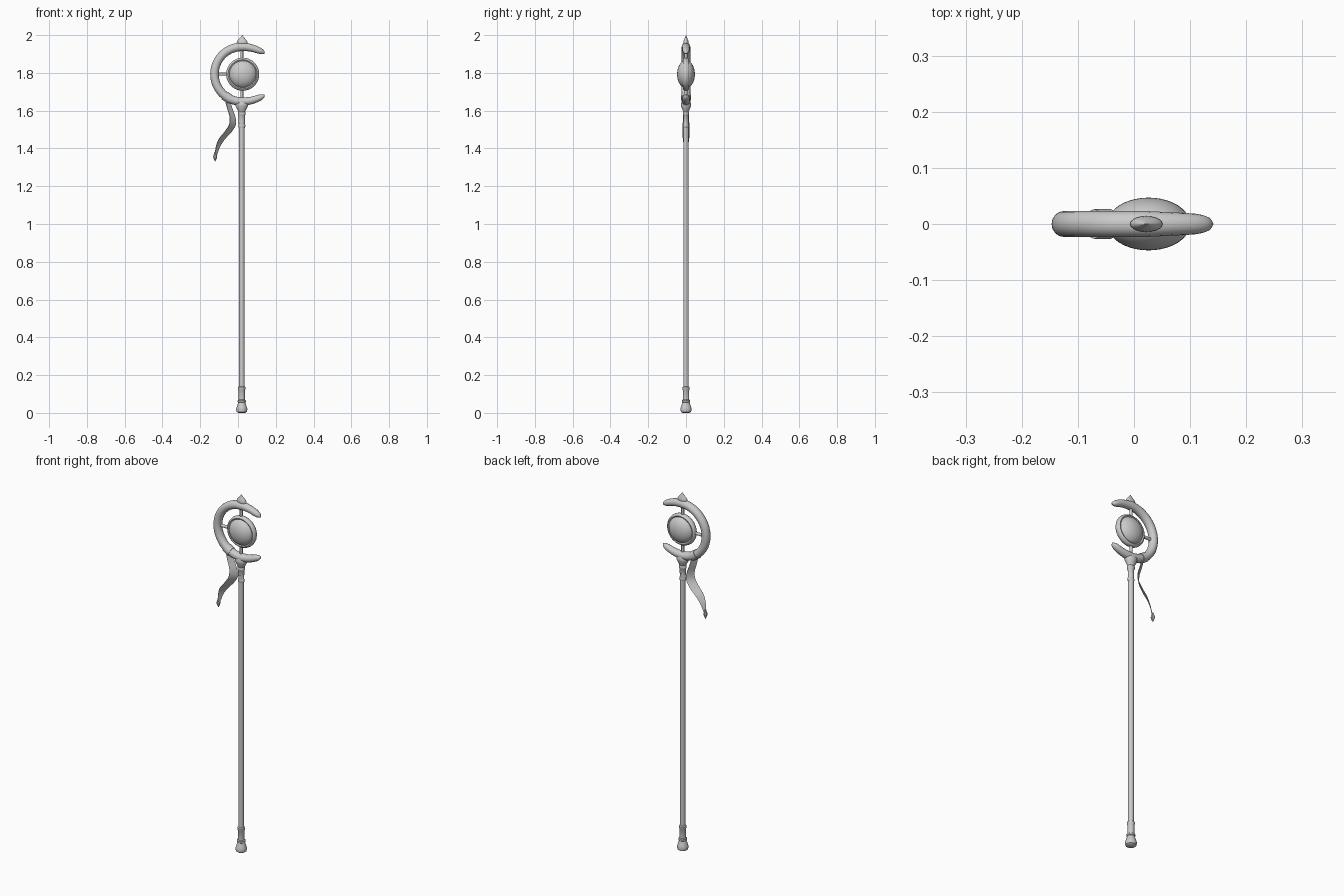
import bpy, math
from mathutils import Vector

if "Cube" in bpy.data.objects:
    bpy.data.objects.remove(bpy.data.objects["Cube"])

AX = 0.02      # shaft axis x
CZ = 1.793     # head centre z


def make(name, verts, faces, angle=40):
    me = bpy.data.meshes.new(name)
    me.from_pydata([tuple(v) for v in verts], [], faces)
    me.update()
    ob = bpy.data.objects.new(name, me)
    bpy.context.collection.objects.link(ob)
    bpy.ops.object.select_all(action='DESELECT')
    ob.select_set(True)
    bpy.context.view_layer.objects.active = ob
    bpy.ops.object.shade_smooth_by_angle(angle=math.radians(angle))
    return ob


def skin(name, rings, cap=True, closed=False):
    """Bridge equal-sized vertex rings into a tube."""
    n, m = len(rings[0]), len(rings)
    faces = []
    for i in range(m if closed else m - 1):
        a, b = i * n, ((i + 1) % m) * n
        faces += [(a + j, a + (j + 1) % n, b + (j + 1) % n, b + j) for j in range(n)]
    if cap and not closed:
        faces += [tuple(range(n))[::-1], tuple(range((m - 1) * n, m * n))]
    return make(name, [v for r in rings for v in r], faces)


def lathe(name, profile, x=AX, sides=20, flat=1.0):
    """Revolve (radius, z) points around a vertical axis; flat squashes y."""
    t = [2 * math.pi * k / sides for k in range(sides)]
    return skin(name, [[(x + r * math.cos(a), r * flat * math.sin(a), z) for a in t]
                       for r, z in profile])


def arc_tube(name, cx, path, sides=16, closed=False):
    """Tube in the xz plane; path = (angle, arc radius, in-plane radius, y radius)."""
    rings = []
    for a, R, r, ry in path:
        ring = []
        for k in range(sides):
            t = 2 * math.pi * k / sides
            d = R + r * math.cos(t)
            ring.append((cx + d * math.cos(a), ry * math.sin(t), CZ + d * math.sin(a)))
        rings.append(ring)
    return skin(name, rings, closed=closed)


# Shaft with pommel and upper socket
lathe("shaft", [(0.0145, 0.1), (0.0145, 1.55)])
lathe("pommel", [(0.018, 0), (0.027, 0.006), (0.03, 0.02), (0.027, 0.03), (0.019, 0.055),
                 (0.022, 0.058), (0.022, 0.066), (0.017, 0.07), (0.017, 0.122),
                 (0.0195, 0.126), (0.0195, 0.136), (0.0145, 0.14)])
lathe("socket", [(0.0145, 1.508), (0.018, 1.512), (0.019, 1.522), (0.016, 1.528),
                 (0.017, 1.575), (0.021, 1.58), (0.021, 1.59), (0.018, 1.594),
                 (0.022, 1.602), (0.026, 1.61), (0.033, 1.625), (0.034, 1.634), (0.027, 1.65)],
      flat=0.8)

# Crescent: constant body, flared and rounded tips
path = []
N = 72
for i in range(N + 1):
    s = i / N * 2 - 1
    u = abs(s)
    a = math.pi - s * math.radians(138)
    f = max(0, (u - 0.65) / 0.35)
    r = (0.0225 - 0.006 * f) * math.sqrt(max(0.004, 1 - max(0, (u - 0.88) / 0.12) ** 2.5))
    path.append((a, 0.1445 + 0.018 * f * f, r, r * 1.03))
arc_tube("crescent", AX, path)

# Orb, its rim and holding rods
bpy.ops.mesh.primitive_uv_sphere_add(segments=40, ring_count=20, radius=1,
                                     location=(AX + 0.006, 0, CZ))
orb = bpy.context.object
orb.name = "orb"
orb.scale = (0.074, 0.047, 0.074)
bpy.ops.object.shade_smooth()
arc_tube("orb_rim", AX + 0.005, [(2 * math.pi * i / 48, 0.077, 0.0105, 0.016)
                                 for i in range(48)], 12, True)
for nm, z0, z1 in (("lower_rod", 1.64, 1.715), ("upper_rod", 1.87, 1.95)):
    lathe(nm, [(0.008, z0), (0.008, z1)], sides=12)
rod = lathe("side_rod", [(0.008, -0.022), (0.008, 0.026)], x=0, sides=12)
rod.rotation_euler = (0, math.pi / 2, 0)
rod.location = (-0.083, 0, CZ)

# Top spike
lathe("spike", [(0.024, 1.945), (0.029, 1.962), (0.026, 1.97), (0.015, 1.982),
                (0.006, 1.993), (0.001, 2.0)], x=0.022, flat=0.48)

# Ribbon wrap on the crescent
c = math.radians(238)
arc_tube("ribbon_wrap", AX, [(c + d, 0.1445, 0.0255, 0.0265) for d in (-0.12, 0, 0.12)])


# Hanging ribbon: x, y, z, half width, swept with a diagonal width direction
pts = [(-0.056, 0, 1.655, 0.016), (-0.043, 0, 1.61, 0.018), (-0.029, 0, 1.565, 0.02),
       (-0.03, 0, 1.525, 0.024), (-0.055, 0, 1.485, 0.025), (-0.085, 0, 1.45, 0.022),
       (-0.106, 0, 1.41, 0.014), (-0.117, 0, 1.365, 0.007)]
W = Vector((0.72, 0.69, 0))
T = Vector((0.69, -0.72, 0)) * 0.002
rings = []
for i in range(len(pts) - 1):
    p = [Vector(pts[max(0, min(len(pts) - 1, i + k))]) for k in (-1, 0, 1, 2)]
    for j in range(5 if i < len(pts) - 2 else 6):
        t = j / 5
        q = 0.5 * (2 * p[1] + (p[2] - p[0]) * t + (2 * p[0] - 5 * p[1] + 4 * p[2] - p[3]) * t * t
                   + (3 * p[1] - p[0] - 3 * p[2] + p[3]) * t ** 3)
        o, w = Vector(q[:3]), W * q[3]
        rings.append([o - w - T, o + w - T, o + w + T, o - w + T])
skin("ribbon", rings)

# Pendant at the ribbon end
lathe("pendant", [(0.004, 1.382), (0.006, 1.372), (0.011, 1.357), (0.008, 1.346), (0.001, 1.33)],
      x=-0.121, sides=8)
